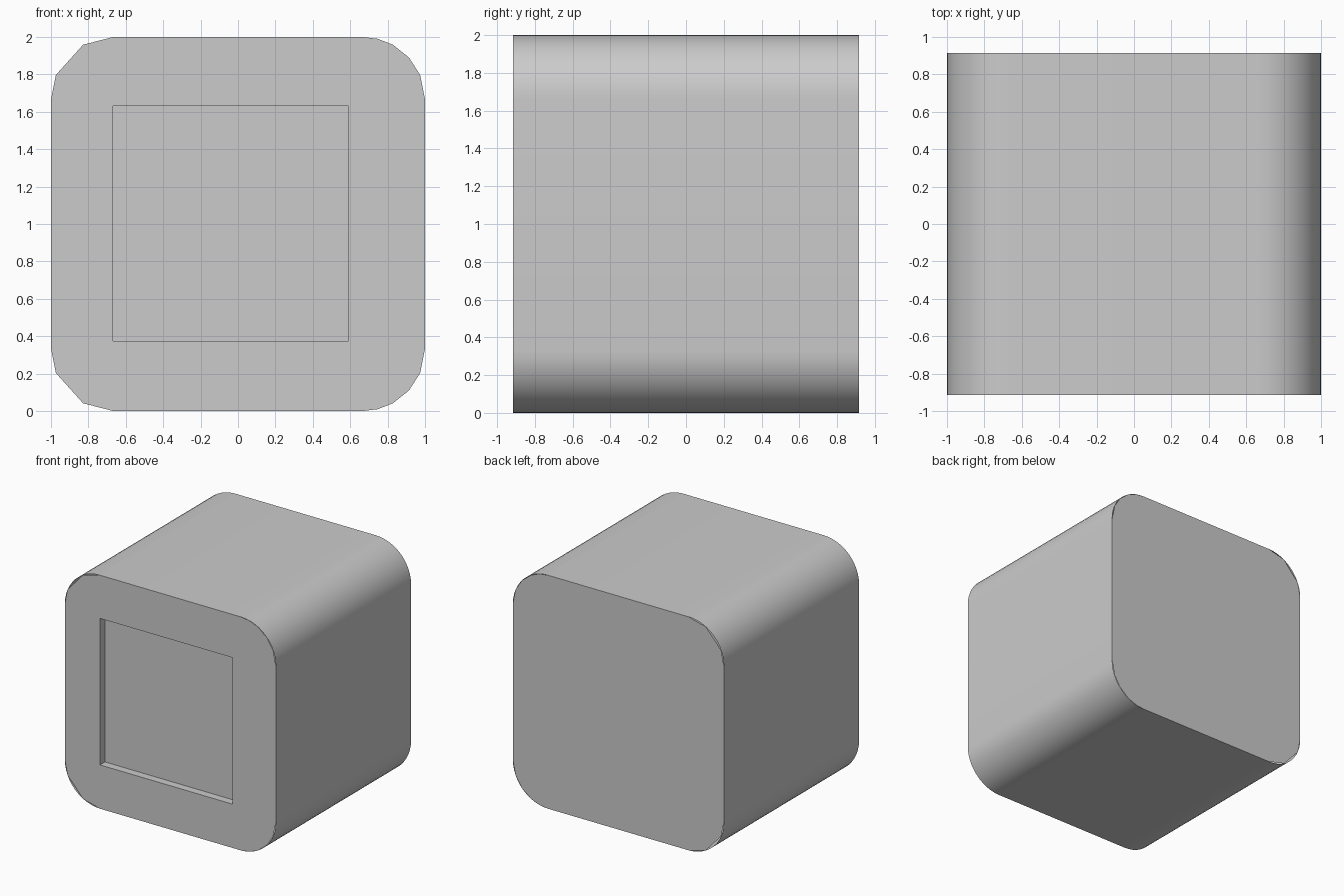
import bpy, bmesh
from math import sin, cos, radians

if "Cube" in bpy.data.objects:
    bpy.data.objects.remove(bpy.data.objects["Cube"])

R, HALF_Y = 0.333, 0.915
C = 1 - R
FINE = [90 * i / 12 for i in range(13)]
COARSE_LEFT = [0, 23, 61, 90]
COARSE_RIGHT = [0, 23, 42, 61, 76, 90]


def outline(left, right):
    """Rounded square in x/z, angles per corner measured from the x axis."""
    def corner(sx, sz, angles):
        return [(sx * (C + R * cos(radians(a))), 1 + sz * (C + R * sin(radians(a)))) for a in angles]
    return (corner(1, 1, right) + corner(-1, 1, left[::-1])
            + corner(-1, -1, left) + corner(1, -1, right[::-1]))


def ring(bm, pts, y):
    return [bm.verts.new((x, y, z)) for x, z in pts]


def wall(bm, a, b):
    n = len(a)
    for i in range(n):
        bm.faces.new((a[i], a[(i + 1) % n], b[(i + 1) % n], b[i]))


def finish(name, bm):
    mesh = bpy.data.meshes.new(name)
    bm.to_mesh(mesh)
    bm.free()
    obj = bpy.data.objects.new(name, mesh)
    bpy.context.collection.objects.link(obj)
    return obj


# Rounded outer shell running front to back
bm = bmesh.new()
pts = outline(FINE, FINE)
wall(bm, ring(bm, pts, HALF_Y), ring(bm, pts, -HALF_Y))
bmesh.ops.recalc_face_normals(bm, faces=bm.faces)
shell = finish("outer_shell", bm)
bpy.context.view_layer.objects.active = shell
shell.select_set(True)
bpy.ops.object.shade_smooth_by_angle(angle=radians(30))

# Flat back panel with coarser corners
cap = outline(COARSE_LEFT, COARSE_RIGHT)
bm = bmesh.new()
face = bm.faces.new(ring(bm, cap, HALF_Y))
face.normal_update()
if face.normal.y < 0:
    face.normal_flip()
finish("back_panel", bm)

# Front panel: frame around a shallow square recess
bm = bmesh.new()
outer = ring(bm, cap, -HALF_Y)
hole = [(0.59, 1.63), (-0.667, 1.63), (-0.667, 0.375), (0.59, 0.375)]
rim = ring(bm, hole, -HALF_Y)
edges = [bm.edges.new((loop[i], loop[(i + 1) % len(loop)]))
         for loop in (outer, rim) for i in range(len(loop))]
bmesh.ops.triangle_fill(bm, use_beauty=True, use_dissolve=False, edges=edges, normal=(0, -1, 0))
floor = ring(bm, hole, -HALF_Y + 0.067)
wall(bm, rim, floor)
bm.faces.new(floor)
bmesh.ops.recalc_face_normals(bm, faces=bm.faces)
bm.normal_update()
if sum(f.normal.y * f.calc_area() for f in bm.faces) > 0:
    bmesh.ops.reverse_faces(bm, faces=bm.faces)
finish("front_panel", bm)
